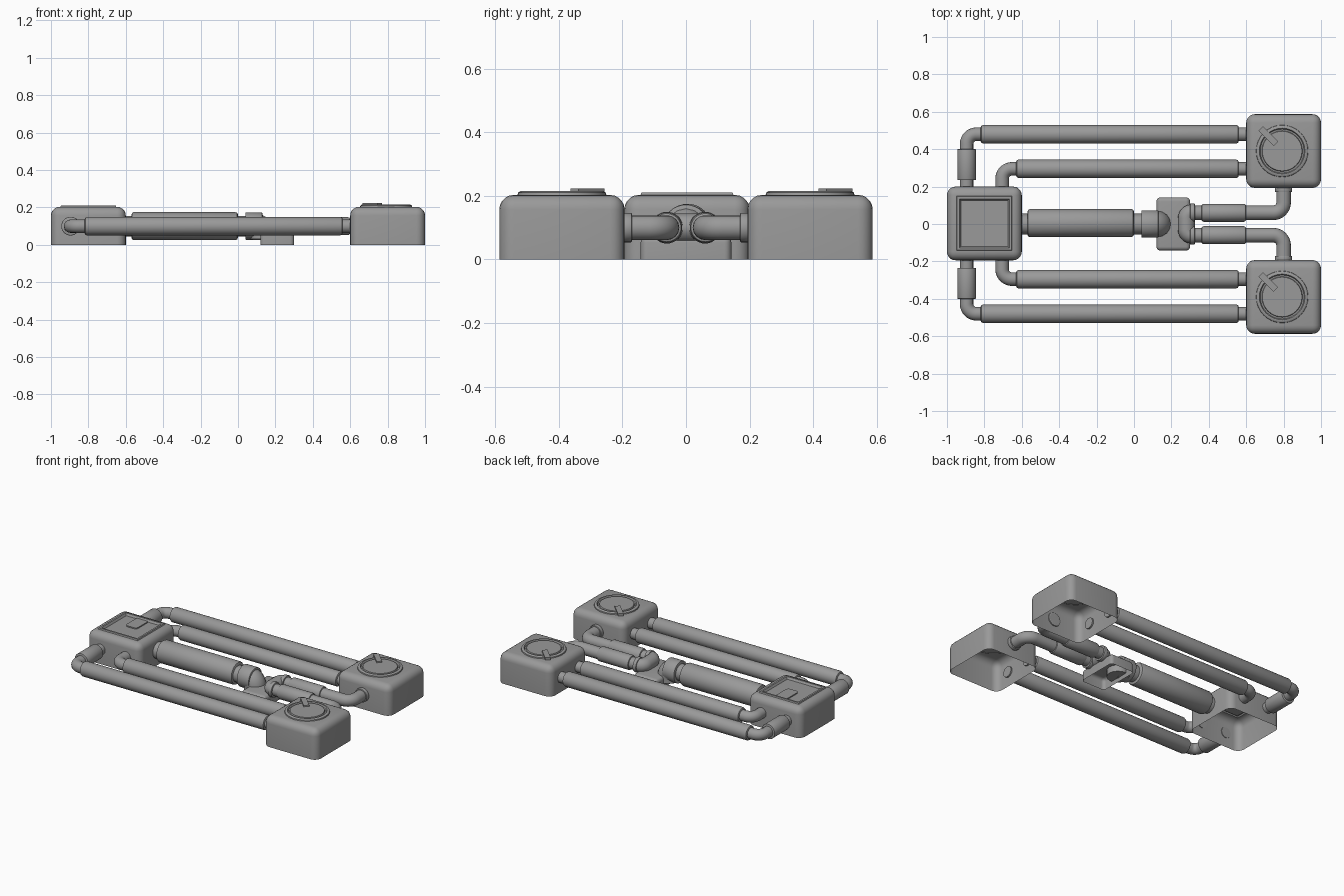
import bpy, bmesh, math
from mathutils import Vector, Matrix

cube = bpy.data.objects.get("Cube")
if cube:
    bpy.data.objects.remove(cube, do_unlink=True)

grey = bpy.data.materials.new("plain grey")
grey.use_nodes = True
GREY = (0.32, 0.32, 0.32, 1)
grey.diffuse_color = GREY
grey.node_tree.nodes["Principled BSDF"].inputs["Base Color"].default_value = GREY
AXIS = 0.1   # height of every pipe centre line


def activate(ob):
    bpy.ops.object.select_all(action="DESELECT")
    ob.select_set(True)
    bpy.context.view_layer.objects.active = ob


def finish(name, bm, loc=(0, 0, 0)):
    bmesh.ops.recalc_face_normals(bm, faces=bm.faces[:])
    mesh = bpy.data.meshes.new(name)
    bm.to_mesh(mesh)
    bm.free()
    mesh.materials.append(grey)
    ob = bpy.data.objects.new(name, mesh)
    bpy.context.collection.objects.link(ob)
    ob.location = loc
    activate(ob)
    bpy.ops.object.shade_smooth_by_angle(angle=math.radians(35))
    return ob


def open_box(name, centre, size, radius, framed=False):
    """Rounded shell without a floor, optionally with a framed lid."""
    bm = bmesh.new()
    bmesh.ops.create_cube(bm, size=1)
    bmesh.ops.scale(bm, vec=size, verts=bm.verts[:])
    bmesh.ops.translate(bm, vec=(0, 0, size[2] / 2), verts=bm.verts[:])
    floor = [f for f in bm.faces if f.normal.z < -0.5]
    bmesh.ops.delete(bm, geom=floor, context="FACES_ONLY")
    edges = [e for e in bm.edges if max(v.co.z for v in e.verts) > 0.01]
    bmesh.ops.bevel(bm, geom=edges, offset=radius, segments=5, profile=0.5,
                    affect="EDGES", clamp_overlap=True)
    if framed:
        lid = max(bm.faces, key=lambda f: f.calc_center_median().z + f.calc_area())
        # raised rim, then the recessed panel inside it
        for inset, rise in ((0.005, 0.0), (0.003, 0.008), (0.012, 0.0), (0.008, -0.014)):
            bmesh.ops.inset_region(bm, faces=[lid], thickness=inset, use_even_offset=True)
            bmesh.ops.translate(bm, vec=(0, 0, rise), verts=lid.verts[:])
    return finish(name, bm, (centre[0], centre[1], 0))


def lathe(name, profile, start, direction=(0, 0, 1)):
    """Spin (radius, distance) points about a line."""
    bm = bmesh.new()
    verts = [bm.verts.new((r, 0, d)) for r, d in profile]
    edges = [bm.edges.new(pair) for pair in zip(verts, verts[1:])]
    bmesh.ops.spin(bm, geom=verts + edges, cent=(0, 0, 0), axis=(0, 0, 1),
                   angle=math.tau, steps=32)
    bmesh.ops.remove_doubles(bm, verts=bm.verts[:], dist=0.0001)
    turn = Vector((0, 0, 1)).rotation_difference(Vector(direction))
    bmesh.ops.rotate(bm, verts=bm.verts[:], matrix=turn.to_matrix())
    return finish(name, bm, start)


def sleeve(name, a, b, radius, soft=0.012):
    """Thick pipe cover with softened ends."""
    a, b = Vector((*a, AXIS)), Vector((*b, AXIS))
    n = (b - a).length
    points = [(0, 0), (radius - soft, 0), (radius - soft * 0.3, soft * 0.3), (radius, soft),
              (radius, n - soft), (radius - soft * 0.3, n - soft * 0.3),
              (radius - soft, n), (0, n)]
    return lathe(name, points, a, (b - a).normalized())


def pipe(name, corners, radius, bend):
    """Round tube along a path whose corners are filleted."""
    pts = [Vector(c) for c in corners]
    path = [pts[0]]
    for before, corner, after in zip(pts, pts[1:], pts[2:]):
        u, v = (before - corner).normalized(), (after - corner).normalized()
        centre = corner + (u + v) * bend
        for i in range(9):
            t = math.pi / 2 * i / 8
            path.append(centre - v * bend * math.cos(t) - u * bend * math.sin(t))
    path.append(pts[-1])
    curve = bpy.data.curves.new(name, "CURVE")
    curve.dimensions = "3D"
    curve.bevel_depth = radius
    curve.bevel_resolution = 6
    curve.use_fill_caps = True
    spline = curve.splines.new("POLY")
    spline.points.add(len(path) - 1)
    for p, co in zip(spline.points, path):
        p.co = (*co, 1)
    curve.materials.append(grey)
    ob = bpy.data.objects.new(name, curve)
    bpy.context.collection.objects.link(ob)
    activate(ob)
    bpy.ops.object.convert(target="MESH")
    bpy.ops.object.shade_smooth_by_angle(angle=math.radians(40))
    return ob


def level(*points):
    return [(x, y, AXIS) for x, y in points]


def plate(name, centre, size, angle=0, round_end=0):
    bm = bmesh.new()
    bmesh.ops.create_cube(bm, size=1)
    bmesh.ops.scale(bm, vec=size, verts=bm.verts[:])
    if round_end:
        edges = [e for e in bm.edges if all(v.co.y < 0 for v in e.verts)
                 and abs(e.verts[0].co.z - e.verts[1].co.z) > 0.001]
        bmesh.ops.bevel(bm, geom=edges, offset=round_end, segments=4, profile=0.5, affect="EDGES")
    bmesh.ops.rotate(bm, verts=bm.verts[:], matrix=Matrix.Rotation(angle, 3, "Z"))
    return finish(name, bm, centre)


# Main box with framed lid and finger tab
open_box("main_box", (-0.8, 0.003), (0.4, 0.394, 0.203), 0.046, framed=True)
plate("lid_tab", (-0.802, 0.06, 0.2), (0.085, 0.125, 0.009), round_end=0.02)

# Central trunk pipe dropping into the junction block
pipe("trunk_pipe", level((-0.62, 0), (0.06, 0)), 0.055, 0.05)
sleeve("trunk_sleeve", (-0.57, 0.005), (0.0, 0.005), 0.075, 0.014)
sleeve("trunk_collar", (0.04, 0), (0.13, 0), 0.073, 0.004)
pipe("trunk_elbow", [(0.08, 0, AXIS), (0.128, 0, AXIS), (0.128, 0, 0.03)], 0.07, 0.045)
open_box("junction_block", (0.21, 0), (0.18, 0.285, 0.075), 0.022)

# Joined inlets of the two short pipes on the block
pipe("junction_bend", level((0.32, 0.06), (0.28, 0.06), (0.28, -0.06), (0.32, -0.06)), 0.045, 0.03)

for side, s in (("left", 1), ("right", -1)):
    # Side box with dial
    y = 0.39 * s
    open_box(f"{side}_box", (0.8, y), (0.4, 0.394, 0.203), 0.046)
    lathe(f"{side}_dial", [(0.14, 0.2), (0.138, 0.21), (0.13, 0.215), (0.122, 0.215),
                           (0.117, 0.206), (0.109, 0.206), (0.106, 0.214), (0, 0.214)],
          (0.792, y, 0))
    plate(f"{side}_dial_pointer", (0.718, y + 0.08, 0.215), (0.115, 0.035, 0.016),
          -math.pi / 4)

    # Outer and inner long pipes
    for kind, px, py in (("outer", -0.895, 0.48), ("inner", -0.705, 0.295)):
        pipe(f"{side}_{kind}_pipe", level((0.61, py * s), (px, py * s), (px, 0.19 * s)),
             0.036, 0.052)
        sleeve(f"{side}_{kind}_sleeve", (px + 0.075, py * s), (0.56, py * s), 0.049)
    sleeve(f"{side}_elbow_sleeve", (-0.895, 0.235 * s), (-0.895, 0.4 * s), 0.05, 0.003)

    # Short pipe from the junction to the side box
    py = 0.06 * s
    pipe(f"{side}_short_pipe", level((0.3, py), (0.8, py), (0.8, 0.2 * s)), 0.039, 0.055)
    sleeve(f"{side}_short_sleeve", (0.36, py), (0.6, py), 0.048)
    sleeve(f"{side}_junction_collar", (0.3, py), (0.325, py), 0.05, 0.003)
    sleeve(f"{side}_box_collar", (0.8, 0.17 * s), (0.8, 0.2 * s), 0.046, 0.003)
